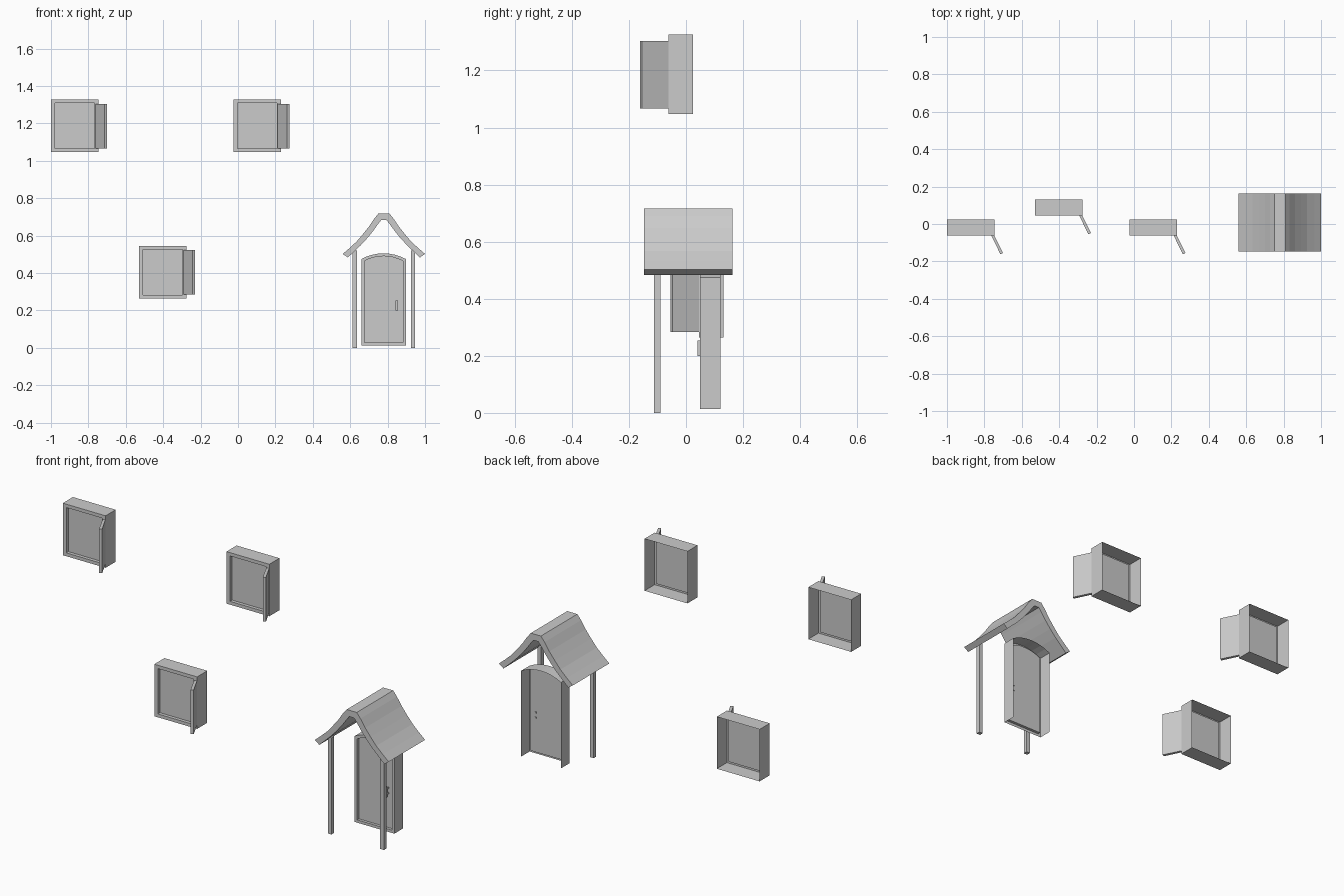
import bpy, bmesh, math
from mathutils import Vector

if "Cube" in bpy.data.objects:
    bpy.data.objects.remove(bpy.data.objects["Cube"])


def finish(name, bm):
    me = bpy.data.meshes.new(name)
    bm.to_mesh(me)
    bm.free()
    ob = bpy.data.objects.new(name, me)
    bpy.context.collection.objects.link(ob)
    return ob


def prism(name, pts, axis, a, b):
    """Closed extrusion of a 2D profile: axis 'y' takes (x,z), axis 'z' takes (x,y)."""
    bm = bmesh.new()
    put = (lambda p, t: (p[0], t, p[1])) if axis == 'y' else (lambda p, t: (p[0], p[1], t))
    face = bm.faces.new([bm.verts.new(put(p, a)) for p in pts])
    ext = bmesh.ops.extrude_face_region(bm, geom=[face])
    shift = Vector((0, b - a, 0)) if axis == 'y' else Vector((0, 0, b - a))
    bmesh.ops.translate(bm, vec=shift, verts=[v for v in ext['geom'] if isinstance(v, bmesh.types.BMVert)])
    bmesh.ops.recalc_face_normals(bm, faces=bm.faces[:])
    return finish(name, bm)


def box(name, x0, x1, y0, y1, z0, z1):
    return prism(name, [(x0, y0), (x1, y0), (x1, y1), (x0, y1)], 'z', z0, z1)


def outline(x0, x1, z0, z1, rise=0, n=8):
    """Counter-clockwise panel outline; the top edge is a circular arc when rise > 0."""
    pts = [(x0, z0), (x1, z0)]
    if not rise:
        return pts + [(x1, z1), (x0, z1)]
    h, cx = (x1 - x0) / 2, (x0 + x1) / 2
    r = (h * h + rise * rise) / (2 * rise)
    half = math.asin(h / r)
    for i in range(n + 1):
        t = half * (1 - 2 * i / n)
        pts.append((cx + r * math.sin(t), z1 - r + r * math.cos(t)))
    return pts


def recessed_shell(name, outer, inner, yf, yb, depth, open_bottom=False):
    """Open-backed frame: side walls, front rim, recess walls and a panel."""
    bm = bmesh.new()
    rings = [[bm.verts.new((x, y, z)) for x, z in pts]
             for pts, y in ((outer, yb), (outer, yf), (inner, yf), (inner, yf + depth))]
    n = len(outer)
    for k in range(3):
        for i in range(n):
            if k == 0 and i == 0 and open_bottom:
                continue
            j = (i + 1) % n
            bm.faces.new((rings[k][i], rings[k][j], rings[k + 1][j], rings[k + 1][i]))
    bm.faces.new(rings[3])
    return finish(name, bm)


# windows with one opened shutter each
for i, (x, y, z) in enumerate([(-1.0, -0.062, 1.047), (-0.53, 0.045, 0.265), (-0.025, -0.062, 1.047)]):
    recessed_shell(f"window_{i + 1}", outline(x, x + 0.255, z, z + 0.28),
                   outline(x + 0.021, x + 0.234, z + 0.018, z + 0.262), y, y + 0.086, 0.018)
    hinge = [(0.236, 0.003), (0.286, -0.1), (0.3, -0.093), (0.252, 0.003)]
    prism(f"shutter_{i + 1}", [(x + a, y + b) for a, b in hinge], 'z', z + 0.019, z + 0.257)

# arched door
recessed_shell("door", outline(0.66, 0.897, 0.013, 0.505, 0.03),
               outline(0.675, 0.882, 0.028, 0.49, 0.026), 0.049, 0.121, 0.015, True)

# door handle: grip and two posts through the door
box("handle_grip", 0.842, 0.856, 0.041, 0.049, 0.2, 0.254)
for side, z in (("lower", 0.21), ("upper", 0.238)):
    box(f"handle_post_{side}", 0.845, 0.853, 0.047, 0.067, z, z + 0.008)

# porch roof: flared profile mirrored about the ridge
CX = 0.78
top = [(0.22, 0.502), (0.184, 0.533), (0.146, 0.568), (0.112, 0.608), (0.08, 0.648), (0.052, 0.69), (0.03, 0.717)]
low = [(0.014, 0.683), (0.03, 0.663), (0.058, 0.624), (0.089, 0.586), (0.124, 0.548), (0.163, 0.511), (0.193, 0.483)]
half = top[::-1]
under = low[::-1]
profile = ([(CX - a, z) for a, z in top] + [(CX + a, z) for a, z in half]
           + [(CX + a, z) for a, z in under] + [(CX - a, z) for a, z in low])
prism("porch_roof", profile, 'y', -0.147, 0.163)

# porch posts
for side, s in (("left", -1), ("right", 1)):
    x = CX + s * 0.156
    box(f"porch_post_{side}", x - 0.011, x + 0.011, -0.112, -0.09, 0, 0.52)
